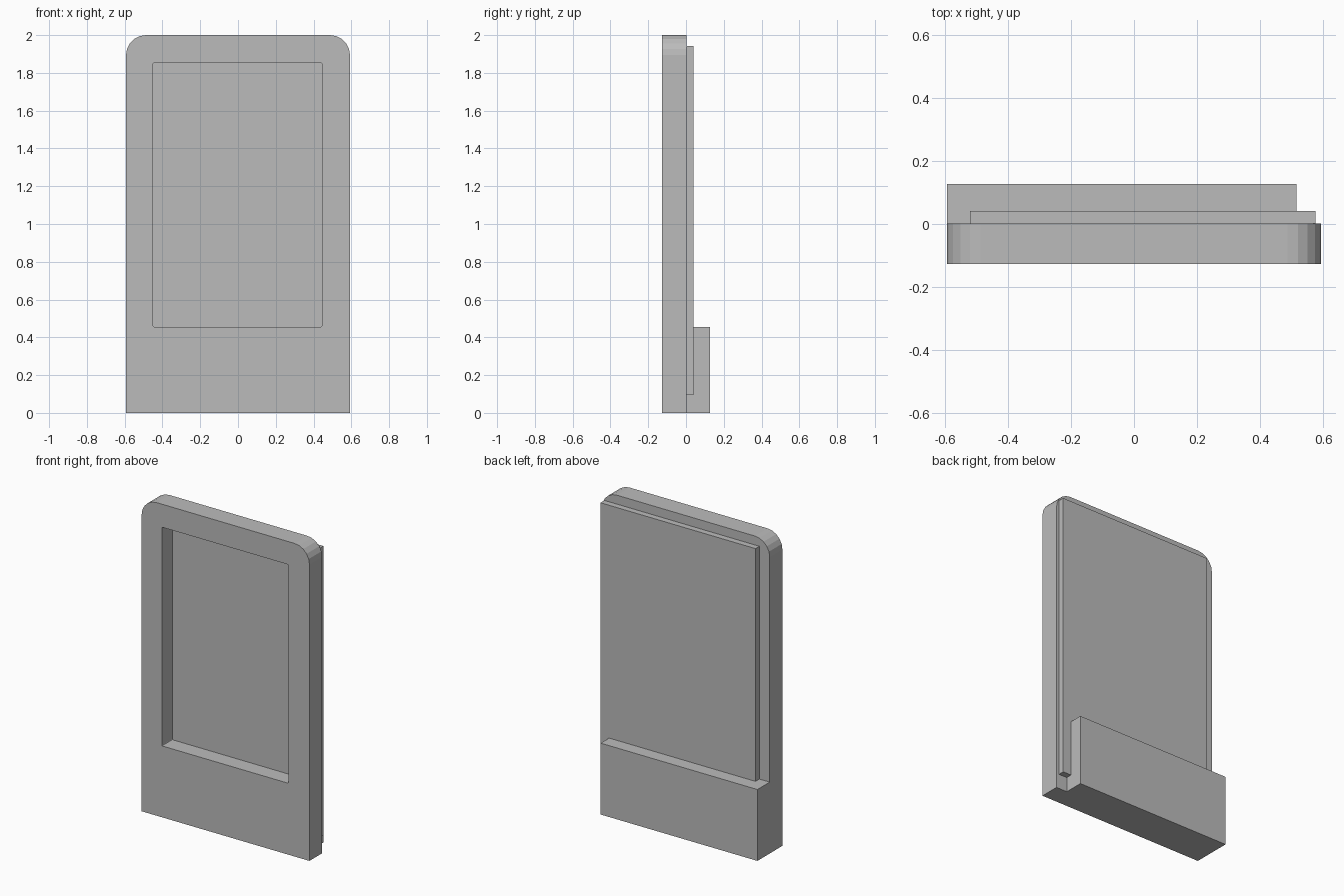
import bpy
import bmesh
from math import cos, sin, pi

cube = bpy.data.objects.get("Cube")
if cube:
    bpy.data.objects.remove(cube, do_unlink=True)

grey = bpy.data.materials.new("plain grey")
grey.use_nodes = True
grey.diffuse_color = (0.5, 0.5, 0.5, 1)
grey.node_tree.nodes["Principled BSDF"].inputs["Base Color"].default_value = (0.5, 0.5, 0.5, 1)


def outline(x0, x1, z0, z1, top=0, bottom=0, steps=5):
    """Rectangle in x and z, with rounded top and bottom corners."""
    points = []
    corners = ((x1, z1, top, -1, -1), (x0, z1, top, 1, -1),
               (x0, z0, bottom, 1, 1), (x1, z0, bottom, -1, 1))
    for quarter, (x, z, r, sx, sz) in enumerate(corners):
        if not r:
            points.append((x, z))
            continue
        for i in range(steps + 1):
            a = (quarter + i / steps) * pi / 2
            points.append((x + sx * r + r * cos(a), z + sz * r + r * sin(a)))
    return points


def slab(name, loops, y0, y1):
    """Extrude an outline, with optional holes, from y0 to y1."""
    bm = bmesh.new()
    edges = []
    for loop in loops:
        verts = [bm.verts.new((x, y0, z)) for x, z in loop]
        edges += [bm.edges.new((v, verts[i - 1])) for i, v in enumerate(verts)]
    bmesh.ops.triangle_fill(bm, edges=edges, use_beauty=True, use_dissolve=False)
    extruded = bmesh.ops.extrude_face_region(bm, geom=bm.faces[:], use_keep_orig=True)
    moved = [g for g in extruded["geom"] if isinstance(g, bmesh.types.BMVert)]
    bmesh.ops.translate(bm, verts=moved, vec=(0, y1 - y0, 0))
    bmesh.ops.recalc_face_normals(bm, faces=bm.faces[:])
    mesh = bpy.data.meshes.new(name)
    bm.to_mesh(mesh)
    bm.free()
    mesh.materials.append(grey)
    obj = bpy.data.objects.new(name, mesh)
    bpy.context.collection.objects.link(obj)


# Upright frame with rounded top corners and a window opening
window = outline(-0.449, 0.444, 0.456, 1.853, top=0.005, bottom=0.005, steps=2)
slab("window_frame", [outline(-0.593, 0.593, 0, 2, top=0.106), window], -0.126, 0.002)

# Pane set into the back of the window opening
slab("window_pane", [window], -0.022, 0.002)

# Thin panel behind the window, shifted sideways
slab("back_panel", [outline(-0.52, 0.575, 0.095, 1.943)], 0.002, 0.041)

# Thick block at the foot of the back, flush with one side of the frame
slab("rear_foot", [outline(-0.593, 0.515, 0, 0.456)], 0.002, 0.126)
